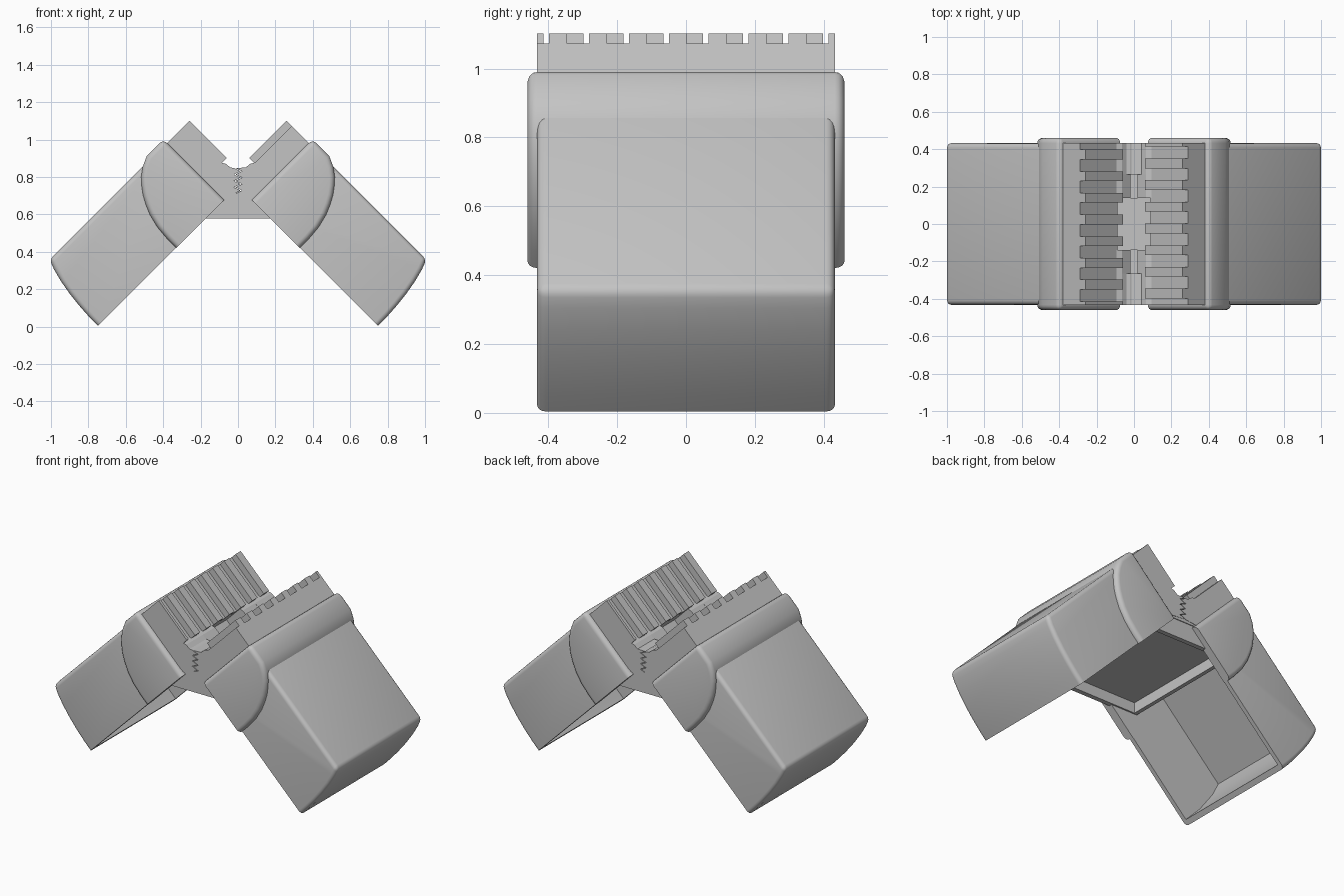
import bpy, bmesh, math
from mathutils import Vector

cube = bpy.data.objects.get("Cube")
if cube:
    bpy.data.objects.remove(cube, do_unlink=True)

# Single grey plastic
grey = bpy.data.materials.new("grey plastic")
grey.use_nodes = True
grey.diffuse_color = (0.55, 0.55, 0.55, 1)
grey.node_tree.nodes["Principled BSDF"].inputs["Base Color"].default_value = (0.55, 0.55, 0.55, 1)

R = math.sqrt(0.5)


def tilt(u, v):
    """Arm frame (u along the arm, v outward) to x, z."""
    return ((u + v) * R, (v - u) * R)


def extrude(name, pts, y0, y1, bevel=0.0, open_v=None):
    """Prism of an x, z profile; rounds sharp edges except on the open inner face."""
    bm = bmesh.new()
    face = bm.faces.new([bm.verts.new((x, y0, z)) for x, z in pts])
    new = bmesh.ops.extrude_face_region(bm, geom=[face])["geom"]
    bmesh.ops.translate(bm, verts=[g for g in new if isinstance(g, bmesh.types.BMVert)],
                        vec=Vector((0, y1 - y0, 0)))
    bmesh.ops.recalc_face_normals(bm, faces=bm.faces)
    if bevel:
        def is_open(vert):
            return open_v is not None and (vert.co.x + vert.co.z) * R < open_v
        edges = [e for e in bm.edges if e.calc_face_angle(0) > 0.6
                 and not all(is_open(v) for v in e.verts)]
        bmesh.ops.bevel(bm, geom=edges, offset=bevel, segments=4, profile=0.5,
                        affect='EDGES', clamp_overlap=True)
    mesh = bpy.data.meshes.new(name)
    bm.to_mesh(mesh)
    bm.free()
    mesh.materials.append(grey)
    obj = bpy.data.objects.new(name, mesh)
    bpy.context.collection.objects.link(obj)
    return obj


def rect(a0, a1, b0, b1):
    return [(a0, b0), (a1, b0), (a1, b1), (a0, b1)]


def tilted(pts):
    return [tilt(u, v) for u, v in pts]


def activate(obj):
    bpy.ops.object.select_all(action='DESELECT')
    obj.select_set(True)
    bpy.context.view_layer.objects.active = obj


def hollow(obj, cutter):
    activate(obj)
    mod = obj.modifiers.new("hollow", 'BOOLEAN')
    mod.operation = 'DIFFERENCE'
    mod.solver = 'EXACT'
    mod.object = cutter
    bpy.ops.object.modifier_apply(modifier=mod.name)


def smooth(obj):
    activate(obj)
    bpy.ops.object.shade_smooth_by_angle(angle=math.radians(32))


def other_side(obj, name):
    """Half-turn copy for the opposite half."""
    twin = obj.copy()
    twin.name = name
    twin.rotation_euler.z = math.pi
    bpy.context.collection.objects.link(twin)


# Hollow arm with a curved outer end
end_curve = [(0.527, 0.533), (0.526, 0.6), (0.521, 0.68), (0.512, 0.76),
             (0.498, 0.84), (0.48, 0.91), (0.459, 0.965)]
arm = extrude("left_arm", tilted([(-0.4, 0.533)] + end_curve + [(-0.4, 0.965)]),
              -0.432, 0.432, 0.025, 0.54)

# Wider rounded cap around the hinge end of the arm
cap_curve = [(-0.064, 0.531), (-0.064, 0.6), (-0.071, 0.68), (-0.09, 0.757), (-0.113, 0.81),
             (-0.137, 0.855), (-0.166, 0.894), (-0.2, 0.932), (-0.245, 0.965), (-0.3, 0.99)]
cap = extrude("left_cap", tilted([(-0.426, 0.531)] + cap_curve + [(-0.426, 0.99)]),
              -0.46, 0.46, 0.028, 0.54)

# Cavity shared by arm and cap
cavity = extrude("cavity_cutter", tilted(
    [(-0.385, 0.4), (0.495, 0.4), (0.49, 0.68), (0.465, 0.84), (0.435, 0.93), (-0.385, 0.93)]),
    -0.405, 0.405)
cavity.hide_render = True
for part in (arm, cap):
    hollow(part, cavity)
    smooth(part)
bpy.data.objects.remove(cavity, do_unlink=True)
other_side(arm, "right_arm")
other_side(cap, "right_cap")

# Toothed stop block on each cap
block = extrude("left_stop_block", tilted(rect(-0.555, -0.41, 0.679, 0.962)), -0.432, 0.432)
other_side(block, "right_stop_block")
pitch = 0.116
for i in range(8):
    start = -0.401 + i * pitch
    tooth = extrude(f"left_stop_tooth_{i + 1}", tilted(rect(-0.595, -0.55, 0.679, 0.962)),
                    start + 0.003, min(start + 0.055, 0.432))
    other_side(tooth, f"right_stop_tooth_{i + 1}")


def lug(side, label):
    """Meshing gear lugs at both ends, with plain webs further in."""
    root = [(0.1, 0.7), (0.2, 0.79), (0.1, 0.88), (0.065, 0.87), (0.04, 0.85)]
    steps = 8
    edge = []
    for i in range(steps + 1):
        wave = 0.018 if i % 2 else -0.018
        edge.append((wave + side * 0.004, 0.848 - i * 0.138 / steps))
    gear = [(side * x, z) for x, z in root] + edge
    web = [(side * x, z) for x, z in root[:-1] + [(0.02, 0.83), (0.02, 0.71)]]
    for end, place in ((-1, "front"), (1, "back")):
        extrude(f"{label}_{place}_gear", gear, *sorted((end * 0.265, end * 0.432)))
        extrude(f"{label}_{place}_web", web, *sorted((end * 0.14, end * 0.265)))


lug(1, "left")
lug(-1, "right")

# Hinge tray, open below, reaching into both arms
tray = extrude("hinge_tray", rect(-0.36, 0.36, 0.578, 0.7), -0.425, 0.425)
recess = extrude("tray_cutter", rect(-0.335, 0.335, 0.5, 0.645), -0.395, 0.395)
recess.hide_render = True
hollow(tray, recess)
bpy.data.objects.remove(recess, do_unlink=True)

# Thin arched bridge and centre pad above the tray
arch = [(-0.11, 0.69), (0.11, 0.69), (0.1, 0.705), (0.05, 0.715), (-0.05, 0.715), (-0.1, 0.705)]
extrude("hinge_bridge", arch, -0.43, 0.43)
extrude("centre_pad", rect(-0.09, 0.09, 0.7, 0.725), -0.14, 0.14)
